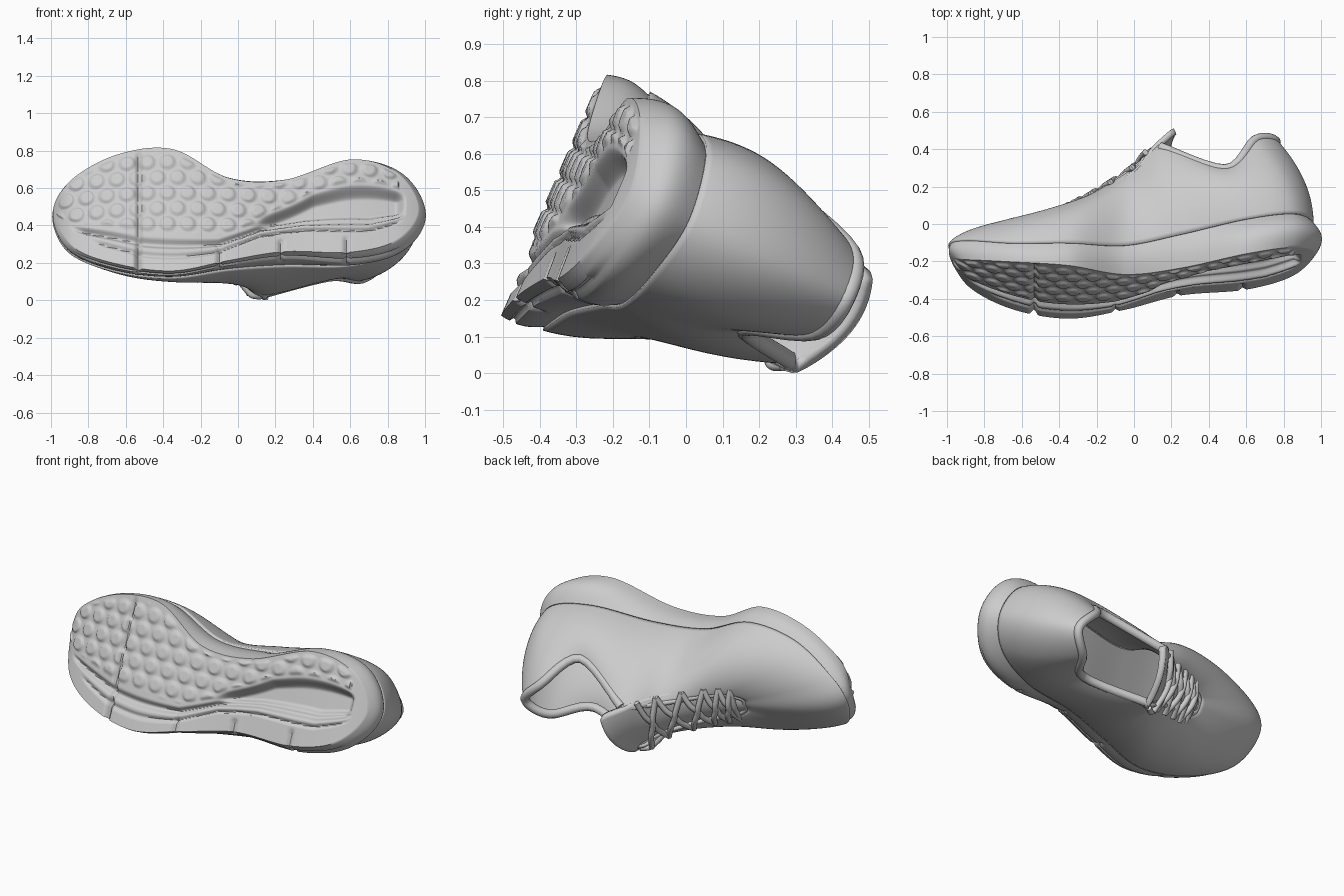
import bpy, bmesh, math
from mathutils import Vector

if "Cube" in bpy.data.objects:
    bpy.data.objects.remove(bpy.data.objects["Cube"])

# Shoe space is (x along, w across, h above sole); the shoe lies tilted on its side
A = math.radians(24.4)
def world(p):
    x, w, h = p
    return Vector((x, -0.355 + w*math.sin(A) + h*math.cos(A), 0.49 + w*math.cos(A) - h*math.sin(A)))

def spline(pts, t, closed=True):
    """Catmull-Rom through pts, t in point units."""
    n = len(pts)
    i = math.floor(t)
    if not closed:
        i = min(i, n-2)
    f = t - i
    g = (lambda k: Vector(pts[k % n])) if closed else (lambda k: Vector(pts[max(0, min(n-1, k))]))
    a, b, c, d = g(i-1), g(i), g(i+1), g(i+2)
    return 0.5*(2*b + (c-a)*f + (2*a-5*b+4*c-d)*f*f + (3*b-a-3*c+d)*f**3)

def smooth(a, b, x):
    t = max(0, min(1, (x-a)/(b-a)))
    return t*t*(3-2*t)

def lerp_table(tab, x):
    for (x0, y0), (x1, y1) in zip(tab, tab[1:]):
        if x < x1:
            return y0 + (y1-y0)*max(0, (x-x0)/(x1-x0))
    return tab[-1][1]

def grid_mesh(name, grids, angle=50, thick=0):
    """Each grid is rows of shoe-space points; all grids are welded together."""
    bm = bmesh.new()
    for rows in grids:
        v = [[bm.verts.new(world(p)) for p in r] for r in rows]
        for r0, r1 in zip(v, v[1:]):
            for j in range(len(r0)-1):
                bm.faces.new((r0[j], r0[j+1], r1[j+1], r1[j]))
    bmesh.ops.remove_doubles(bm, verts=bm.verts, dist=0.0004)
    bmesh.ops.recalc_face_normals(bm, faces=bm.faces)
    me = bpy.data.meshes.new(name)
    bm.to_mesh(me); bm.free()
    ob = bpy.data.objects.new(name, me)
    bpy.context.collection.objects.link(ob)
    if thick:
        m = ob.modifiers.new("thickness", 'SOLIDIFY')
        m.thickness, m.offset = thick, 0
    bpy.ops.object.select_all(action='DESELECT')
    bpy.context.view_layer.objects.active = ob
    ob.select_set(True)
    bpy.ops.object.shade_smooth_by_angle(angle=math.radians(angle))
    return ob

def tube(name, paths, r):
    cu = bpy.data.curves.new(name, 'CURVE')
    cu.dimensions, cu.bevel_depth, cu.bevel_resolution, cu.use_fill_caps = '3D', r, 3, True
    for path in paths:
        n = (len(path)-1)*6
        sp = cu.splines.new('POLY')
        sp.points.add(n)
        for k in range(n+1):
            sp.points[k].co = (*world(spline(path, k/6, False)), 1)
        sp.use_smooth = True
    ob = bpy.data.objects.new(name, cu)
    bpy.context.collection.objects.link(ob)

# Guide loops: toe, along the inner side to the heel, back along the outer side
GROUND = [(-.97,.04,.16),(-.9,.2,.09),(-.65,.325,.02),(-.35,.345,-.01),(-.05,.185,.01),(.25,.19,.045),
          (.6,.32,.07),(.85,.27,.13),(.965,.08,.18),(.85,-.12,.14),(.6,-.21,.1),(.25,-.22,.07),
          (-.05,-.295,.02),(-.35,-.365,0),(-.65,-.31,.03),(-.88,-.18,.1)]
FEATHER = [(-.985,.06,.23),(-.9,.2,.2),(-.65,.32,.13),(-.35,.345,.12),(-.05,.225,.16),(.25,.235,.22),
           (.6,.3,.28),(.85,.26,.33),(.95,.08,.36),(.85,-.09,.33),(.6,-.195,.29),(.25,-.225,.23),
           (-.05,-.28,.16),(-.35,-.345,.12),(-.65,-.3,.14),(-.9,-.16,.2)]
WALL = [(-.92,.05,.34),(-.8,.18,.33),(-.6,.3,.33),(-.3,.33,.38),(-.02,.25,.45),(.2,.31,.5),
        (.52,.355,.5),(.83,.31,.55),(.95,.07,.6),(.83,-.12,.55),(.55,-.2,.48),(.2,-.26,.5),
        (-.04,-.28,.45),(-.3,-.31,.36),(-.6,-.27,.33),(-.8,-.13,.33)]
TOPLINE = [(-.42,.03,.42),(-.41,.07,.42),(-.33,.1,.45),(-.2,.11,.52),(0,.12,.66),(.14,.16,.77),
           (.49,.25,.60),(.65,.19,.80),(.76,.07,.84),(.66,-.05,.80),(.49,-.12,.62),(.14,-.15,.77),
           (0,-.1,.66),(-.2,-.07,.52),(-.33,-.06,.45),(-.41,-.02,.42)]
N, ACROSS = 480, 80
NOTCHES = (-.54, -.1, .23, .58)

# Tread relief: v runs 0 (inner edge) to 1 (outer edge)
RAIL = [(-.95,.7),(-.5,.78),(-.1,.78),(.12,.64),(.35,.62),(.7,.68),(.9,.62)]
CAVITY = [(.05,.64),(.15,.5),(.4,.32),(.9,.3)]
def tread(x, w, v):
    line = lambda d, r: 1 - smooth(0, r, abs(d))
    rail = lerp_table(RAIL, x)
    d = .028*line(v-rail, .05)*smooth(-.9, -.8, x)*(1-smooth(.85, .9, x))
    d += .014*line(v-rail-.1, .03)*smooth(-.8, -.7, x)*(1-smooth(.8, .9, x))
    d += .02*line(x+.53, .022)*smooth(0, .08, v)
    if v > .8:
        d += .016*max(line(x-n, .022) for n in NOTCHES)*smooth(.8, .88, v)
    top = lerp_table(CAVITY, x)
    hole = smooth(top-.04, top+.08, v)*(1-smooth(rail-.1, rail+.02, v))*smooth(.06, .2, x)*(1-smooth(.84, .9, x))
    d += .065*hole
    # rows of domed studs
    limit = rail-.08 if x < .08 else top-.05
    if .03 < v < limit and x < .86:
        row = round(w/.09)
        cx = (round((x/.108) - .5*(row % 2)) + .5*(row % 2))*.108
        r = math.hypot(x-cx, w-row*.09)
        d -= .013*(1-smooth(.03, .046, r))*smooth(.03, .07, v)*(1-smooth(limit-.05, limit, v))
    return d

ground = [spline(GROUND, i*16/N) for i in range(N+1)]
feather = [spline(FEATHER, i*16/N) for i in range(N+1)]
def bottom(i, v):
    p = ground[i].lerp(ground[N-i], v)
    p.z += tread(p.x, p.y, v)
    return p

# Sole: relief bottom, bulging side wall grooved on the outer side, inner footbed
bottom_rows = [[bottom(i, j/ACROSS) for j in range(ACROSS+1)] for i in range(N//2+1)]
side_rows = []
SIDE = 18
for k in range(SIDE+1):
    t, row = k/SIDE, []
    for i in range(N+1):
        g = bottom(i, 0) if i <= N//2 else bottom(N-i, 1)
        p = g.lerp(feather[i], t)
        out = Vector((p.x-max(-.7, min(.72, p.x)), p.y-lerp_table([(-1,.02),(0,-.03),(.6,.06)], p.x), 0)).normalized()
        bulge = math.sin(math.pi*t)*(.012+.035*smooth(.2, .9, p.x))
        if i > N//2:
            bulge -= .014*(1-smooth(0, .09, abs(t-.3)))*smooth(-.9, -.7, p.x)*(1-smooth(.75, .95, p.x))
            bulge -= .016*max(1-smooth(0, .02, abs(p.x-n)) for n in NOTCHES)*(1-smooth(.4, .75, t))
        row.append(p + out*(bulge if 0 < k < SIDE else 0))
    side_rows.append(row)
footbed = [[feather[i].lerp(feather[N-i], j/12) for j in range(13)] for i in range(N//2+1)]
grid_mesh("sole", [bottom_rows, side_rows, footbed], 50)

# Upper: wall swept from the feather line to the topline
M, UP = 192, 24
rows = []
for k in range(UP+1):
    t, row = k/UP, []
    for i in range(M+1):
        s = i*16/M
        a, b, c = spline(FEATHER, s), spline(WALL, s), spline(TOPLINE, s)
        row.append(a*(1-t)**2 + b*2*t*(1-t) + c*t*t)
    rows.append(row)
grid_mesh("upper", [rows], 60, .02)

# Padded collar and eyelet edge
tube("collar", [TOPLINE[5:12]], .025)
tube("eyelet_edge", [TOPLINE[11:] + TOPLINE[:6]], .015)

# Tongue: centre line with half width and sideways tilt
SPINE = [(-.45,.02,.4),(-.2,.02,.52),(0,.01,.665),(.1,.0,.77),(.19,-.01,.88)]
HALF = [(0,.06),(1,.12),(2,.14),(3,.17),(4,.17)]
rows = []
for k in range(25):
    t = k/6
    c, hw = spline(SPINE, t, False), lerp_table(HALF, t)
    if k >= 23:
        hw *= (.97, .88)[k-23]
    rows.append([(c.x + .03*q*smooth(3, 4, t), c.y + hw*q, c.z - .05*q*q + .04*q*smooth(2, 4, t))
                 for q in [j/8-1 for j in range(17)]])
grid_mesh("tongue", [rows], 50, .035)

# Criss-cross laces between paired eyelets
def eyelet(s, side):
    p = spline(TOPLINE, s if side > 0 else 16-s)
    return p + Vector((0, .045*side, -.005))
paths = []
for k in range(5):
    s0, s1 = 1.7+.56*k, 2.26+.56*k
    for side in (1, -1):
        a, b = eyelet(s0, side), eyelet(s1, -side)
        m = (a+b)/2 + Vector((-.015, 0, .03+.006*side))
        paths.append([a, a.lerp(m, .6) + Vector((0, 0, .012)), m, b.lerp(m, .6) + Vector((0, 0, .012)), b])
a, b = eyelet(1.7, 1), eyelet(1.7, -1)
paths.append([a, (a+b)/2 + Vector((-.01, 0, .025)), b])
# tucked lace loop at the outer side of the tongue
paths.append([(.0,-.11,.67),(.05,-.16,.71),(.08,-.18,.73),(.12,-.17,.76)])
tube("laces", paths, .016)
